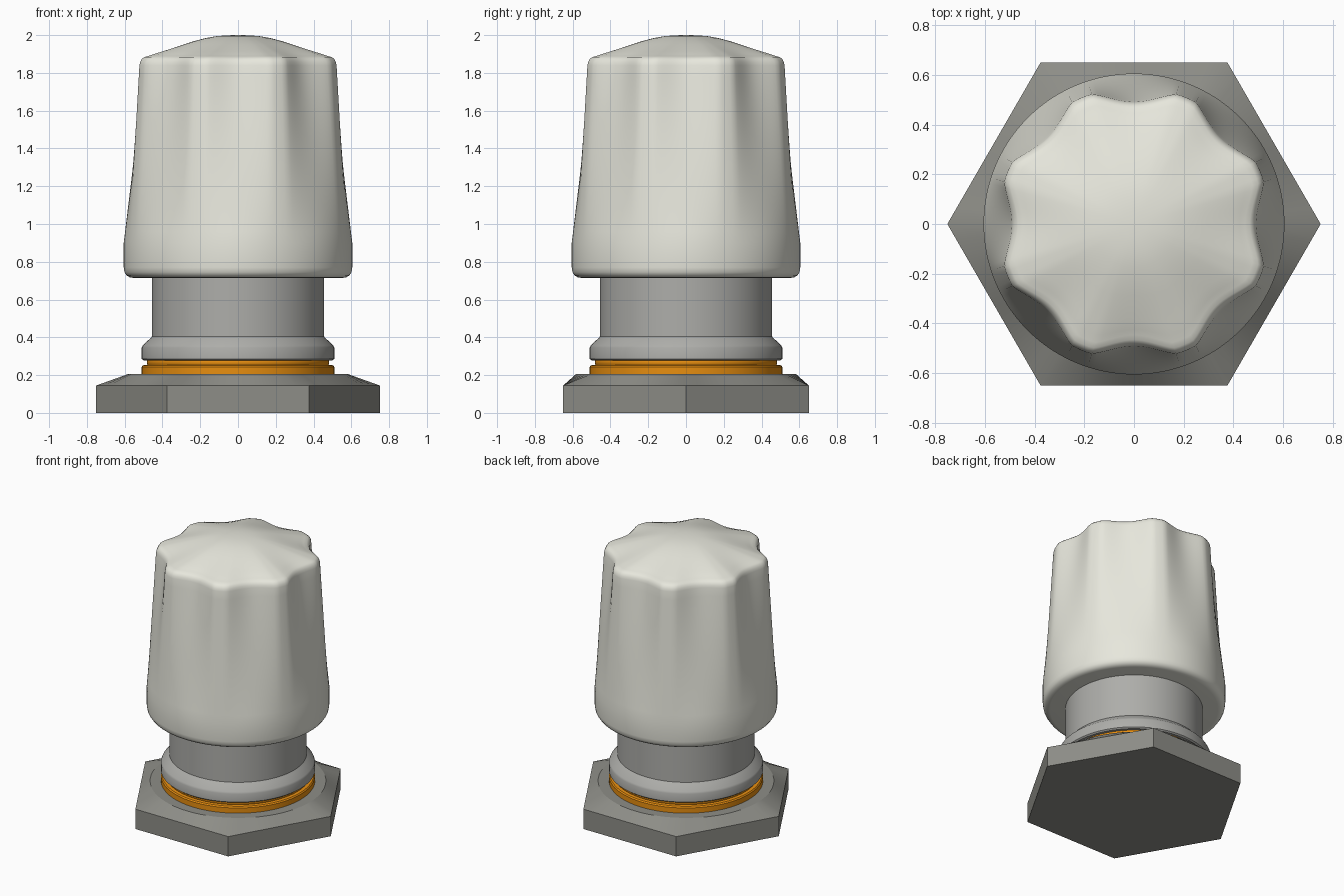
import bpy, bmesh, math

if "Cube" in bpy.data.objects:
    bpy.data.objects.remove(bpy.data.objects["Cube"])

TAU = 2 * math.pi


def material(name, rgb):
    m = bpy.data.materials.new(name)
    m.diffuse_color = (*rgb, 1)
    m.use_nodes = True
    m.node_tree.nodes["Principled BSDF"].inputs["Base Color"].default_value = m.diffuse_color
    return m


def ring_solid(name, rings, n, mat, angle=30):
    """Skin a stack of (z, radius or radius function of angle) rings and cap both ends."""
    bm = bmesh.new()
    loops = []
    for z, r in rings:
        loop = []
        for i in range(n):
            t = TAU * i / n
            rad = r(t) if callable(r) else r
            loop.append(bm.verts.new((rad * math.cos(t), rad * math.sin(t), z)))
        loops.append(loop)
    for a, b in zip(loops, loops[1:]):
        for i in range(n):
            j = (i + 1) % n
            bm.faces.new((a[i], a[j], b[j], b[i]))
    bm.faces.new(loops[0][::-1])
    bm.faces.new(loops[-1])
    me = bpy.data.meshes.new(name)
    bm.to_mesh(me)
    bm.free()
    ob = bpy.data.objects.new(name, me)
    bpy.context.collection.objects.link(ob)
    me.materials.append(mat)
    bpy.ops.object.select_all(action='DESELECT')
    ob.select_set(True)
    bpy.context.view_layer.objects.active = ob
    bpy.ops.object.shade_smooth_by_angle(angle=math.radians(angle))
    return ob


dark = material("dark_grey", (0.27, 0.27, 0.245))
mid = material("mid_grey", (0.42, 0.42, 0.40))
ivory = material("ivory", (0.80, 0.80, 0.72))
orange = material("orange", (0.80, 0.27, 0.005))


# Hexagonal nut, its top chamfered into a circle
def hexagon(t):
    return 0.65 / math.cos((t % (math.pi / 3)) - math.pi / 6)


ring_solid("hex_nut", [(0, hexagon), (0.145, hexagon), (0.205, 0.583)], 72, dark, 20)

# Orange sealing ring with a stepped upper edge
ring_solid("seal_ring", [(0.20, 0.51), (0.243, 0.51), (0.252, 0.503), (0.254, 0.48),
                         (0.262, 0.483), (0.272, 0.483), (0.285, 0.478)], 96, orange)

# Stepped collar running up into the knob
ring_solid("collar", [(0.278, 0.50), (0.286, 0.51), (0.345, 0.51), (0.358, 0.504),
                      (0.395, 0.464), (0.405, 0.455), (0.74, 0.455)], 96, mid)


# Knob: eight flutes that fade out toward the round skirt
def flute(t):
    period = TAU / 8
    off = abs((t + period / 2) % period - period / 2)
    a = min(1, off / math.radians(18.5))
    return (1 - a * a) ** 1.3


def section(z, inset=0.0):
    k = max(0, min(1, (z - 0.9) / 0.94))
    lobe = 0.605 - 0.055 * k
    return lambda t: lobe - 0.059 * k * flute(t) - inset


def dome_section(s):
    return lambda t: s * (0.512 - 0.059 * s ** 2 * flute(t))


rings = [(0.715, 0.555), (0.718, 0.573), (0.728, 0.59), (0.745, 0.601), (0.77, 0.605)]
rings += [(z, section(z)) for z in [0.9 + 0.94 * i / 16 for i in range(17)]]
rings += [(1.858, section(1.84, 0.004)), (1.873, section(1.84, 0.013)),
          (1.883, section(1.84, 0.025))]
rings += [(z, dome_section(s)) for s, z in [
    (0.98, 1.889), (0.92, 1.899), (0.82, 1.914), (0.7, 1.932), (0.58, 1.951),
    (0.46, 1.969), (0.34, 1.984), (0.22, 1.995), (0.1, 1.999), (0.02, 2.0)]]
ring_solid("fluted_knob", rings, 160, ivory, 50)
